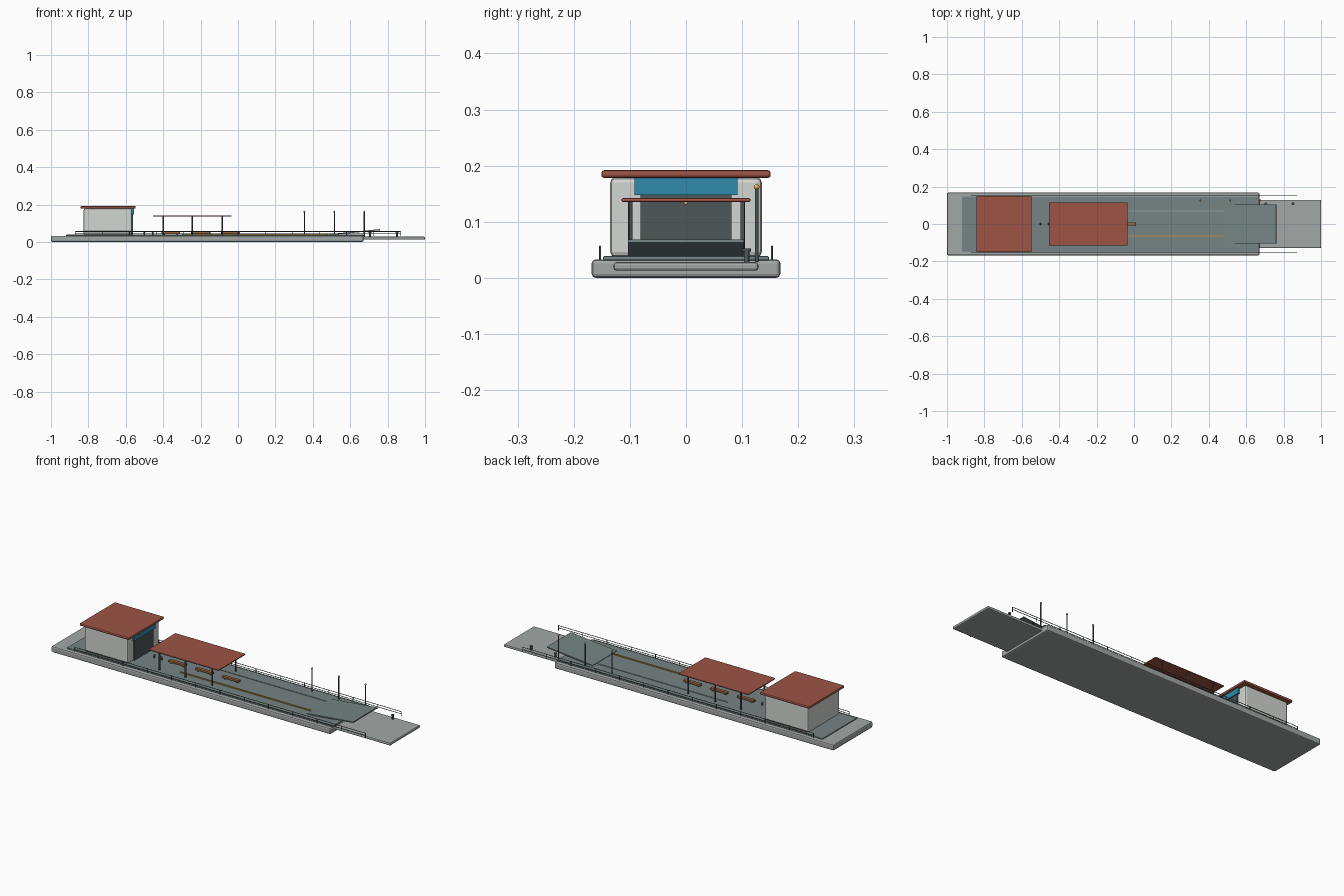
import bpy, math

if "Cube" in bpy.data.objects:
    bpy.data.objects.remove(bpy.data.objects["Cube"])

def mat(name, r, g, b):
    m = bpy.data.materials.new(name)
    m.diffuse_color = (r, g, b, 1)
    m.use_nodes = True
    m.node_tree.nodes["Principled BSDF"].inputs["Base Color"].default_value = m.diffuse_color
    return m

CONCRETE = mat("concrete", .36, .39, .38)
DECK = mat("deck_slate", .18, .23, .23)
WALL = mat("wall_white", .65, .67, .64)
ROOF = mat("roof_red", .34, .09, .06)
DARK = mat("dark_metal", .075, .095, .1)
BLUE = mat("sign_blue", .03, .26, .42)
WOOD = mat("bench_wood", .33, .13, .06)
YELLOW = mat("line_yellow", .5, .3, .04)
PALE = mat("line_grey", .3, .34, .34)
LAMP = mat("lamp_amber", .8, .45, .12)

def finish(o, name, m):
    o.name = name
    o.data.materials.append(m)
    return o

def box(name, x, y, z, m, bevel=0):
    """Box from (min, max) ranges on each axis."""
    r = (x, y, z)
    bpy.ops.mesh.primitive_cube_add(size=1, location=[(a + b) / 2 for a, b in r])
    o = bpy.context.object
    o.scale = [b - a for a, b in r]
    bpy.ops.object.transform_apply(location=False, rotation=False, scale=True)
    if bevel:
        b = o.modifiers.new("bevel", 'BEVEL')
        b.width, b.segments = bevel, 2
    return finish(o, name, m)

def post(name, x, y, z0, z1, r, m=DARK):
    bpy.ops.mesh.primitive_cylinder_add(vertices=12, radius=r, depth=z1 - z0,
                                        location=(x, y, (z0 + z1) / 2))
    bpy.ops.object.shade_smooth_by_angle()
    return finish(bpy.context.object, name, m)

def ball(name, x, y, z, r, m=LAMP):
    bpy.ops.mesh.primitive_uv_sphere_add(segments=12, ring_count=8, radius=r, location=(x, y, z))
    bpy.ops.object.shade_smooth()
    return finish(bpy.context.object, name, m)

# pier base, deck surface and lower landing pontoon
box("pier_base", (-1, .67), (-.168, .168), (0, .033), CONCRETE, .007)
box("deck_surface", (-.92, .67), (-.148, .148), (.031, .039), DECK, .003)
box("landing_pontoon", (.66, 1), (-.129, .129), (.013, .028), CONCRETE, .005)

# terminal building
box("building_walls", (-.825, -.567), (-.135, .135), (.037, .179), WALL, .009)
box("building_roof", (-.843, -.547), (-.151, .151), (.178, .192), ROOF, .005)
box("building_door", (-.58, -.562), (-.081, .081), (.038, .150), DARK)
box("building_sign", (-.58, -.557), (-.092, .092), (.148, .178), BLUE)

# waiting canopy with posts, lamps and benches
box("canopy_roof", (-.455, -.035), (-.115, .115), (.135, .142), ROOF, .003)
for x in (-.40, -.245, -.085):
    for y in (-.099, .101):
        post("canopy_post", x, y, .037, .137, .004)
    ball("canopy_lamp", x, 0, .133, .0035)
for x in (-.36, -.2, -.04):
    box("bench_seat", (x - .05, x + .05), (-.009, .009), (.044, .055), WOOD, .002)
    for dx in (-.035, .035):
        box("bench_leg", (x + dx - .004, x + dx + .004), (-.006, .006), (.038, .045), DARK)

# boarding lane lines
box("lane_line_yellow", (-.30, .48), (-.068, -.061), (.037, .0435), YELLOW)
box("lane_line_grey", (-.30, .48), (.068, .072), (.037, .042), PALE)

# ticket gate posts
for x in (-.5, -.457):
    post("gate_post", x, 0, .037, .054, .004)
    ball("gate_cap", x, 0, .053, .0055, DARK)

# boarding ramp rising to the right
rise = math.atan2(.027, .275)
ramp = box("boarding_ramp", (.485, .761), (-.103, .103), (.0493, .0553), DECK)
ramp.rotation_euler.y = -rise

# railings along both long edges
for y in (-.153, .153):
    for z in (.056, .044):
        rail = post("hand_rail", 0, y, z - .87, z + .87, .0015)
        rail.rotation_euler.y = math.pi / 2
    for i in range(13):
        post("rail_post", -.87 + i * .145, y, .031, .057, .0018)

# lamp posts
for x in (.355, .515, .675):
    post("lamp_post", x, .126, .028, .160, .003)
    ball("lamp_globe", x, .126, .162, .005)

# mooring bollards on the pontoon
for x in (.705, .85):
    post("mooring_bollard", x, .108, .027, .05, .005)
    post("bollard_cap", x, .108, .047, .052, .0075)
